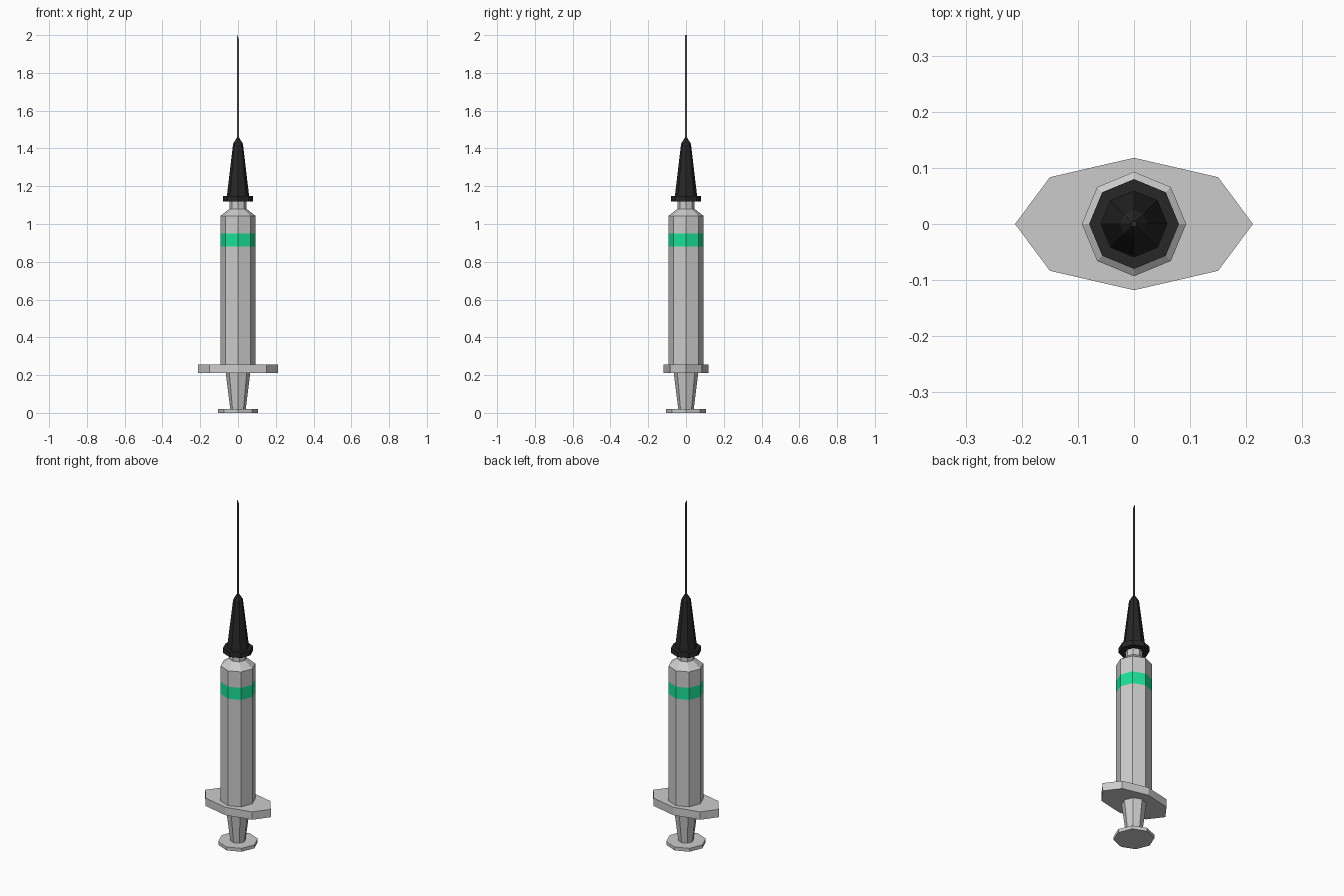
import bpy, bmesh
from math import cos, sin, pi

if "Cube" in bpy.data.objects:
    bpy.data.objects.remove(bpy.data.objects["Cube"])


def material(name, rgb):
    m = bpy.data.materials.new(name)
    m.diffuse_color = (*rgb, 1)
    m.use_nodes = True
    m.node_tree.nodes["Principled BSDF"].inputs["Base Color"].default_value = m.diffuse_color
    return m


def lathe(name, profile, mats=(), sides=8, phase=0.0, stretch=(1, 1), band=None):
    """Flat-shaded turned solid from (radius, z) pairs; band = profile segment using slot 1."""
    bm = bmesh.new()
    rings = []
    for r, z in profile:
        angles = [phase + 2 * pi * i / sides for i in range(sides)]
        rings.append([bm.verts.new((r * stretch[0] * cos(a), r * stretch[1] * sin(a), z))
                      for a in angles])
    for k, (lo, hi) in enumerate(zip(rings, rings[1:])):
        for i in range(sides):
            j = (i + 1) % sides
            f = bm.faces.new((lo[i], lo[j], hi[j], hi[i]))
            f.material_index = 1 if k == band else 0
    bm.faces.new(rings[0][::-1])
    bm.faces.new(rings[-1])
    me = bpy.data.meshes.new(name)
    bm.to_mesh(me)
    bm.free()
    for m in mats:
        me.materials.append(m)
    ob = bpy.data.objects.new(name, me)
    bpy.context.collection.objects.link(ob)
    return ob


grey = material("grey_plastic", (0.8, 0.8, 0.8))
green = material("green_band", (0.01, 0.75, 0.32))
black = material("black_plastic", (0.02, 0.02, 0.02))
steel = material("dark_steel", (0.1, 0.1, 0.1))

# Plunger: thumb disc and flaring stem
lathe("plunger", [(0.106, 0), (0.106, 0.02), (0.041, 0.02), (0.065, 0.212)])

# Finger flange: octagon stretched sideways
lathe("finger_flange", [(1, 0.21), (1, 0.256)], stretch=(0.212, 0.118))

# Barrel with painted band, sloped shoulder and neck
lathe("barrel", [(0.093, 0.256), (0.093, 0.88), (0.093, 0.95), (0.093, 1.043),
                 (0.045, 1.08), (0.045, 1.12)], mats=(grey, green), band=1)

# Needle hub: collar and tapered cone
lathe("needle_hub", [(0.08, 1.118), (0.08, 1.147), (0.059, 1.147),
                     (0.026, 1.425), (0.006, 1.457)], mats=(black,))

# Needle: thin square rod with a slanted tip
needle = lathe("needle", [(0.006, 1.44), (0.006, 2.0)], mats=(steel,), sides=4, phase=pi / 4)
for v in needle.data.vertices:
    if v.co.z > 1.9 and v.co.x > 0:
        v.co.z = 1.98
